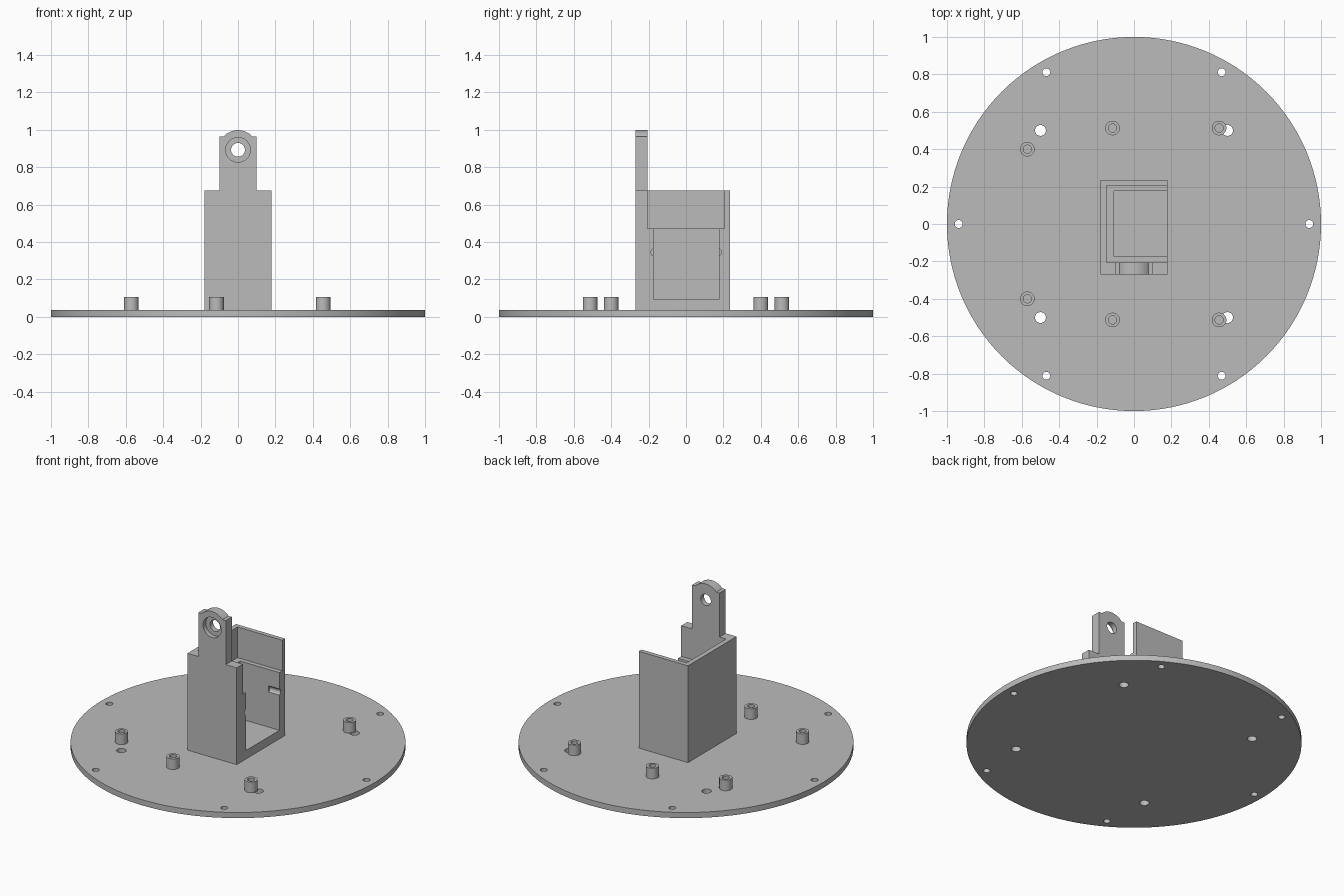
import bpy, bmesh, math
from mathutils import Matrix, Vector

if "Cube" in bpy.data.objects:
    bpy.data.objects.remove(bpy.data.objects["Cube"])

grey = bpy.data.materials.new("plain_grey")
grey.use_nodes = True
colour = (0.5, 0.5, 0.5, 1)
grey.diffuse_color = colour
grey.node_tree.nodes["Principled BSDF"].inputs["Base Color"].default_value = colour


def make(name, bm):
    bmesh.ops.recalc_face_normals(bm, faces=bm.faces)
    mesh = bpy.data.meshes.new(name)
    bm.to_mesh(mesh)
    bm.free()
    mesh.materials.append(grey)
    obj = bpy.data.objects.new(name, mesh)
    bpy.context.collection.objects.link(obj)
    return obj


def box(name, low, high):
    low, high = Vector(low), Vector(high)
    bm = bmesh.new()
    bmesh.ops.create_cube(bm, size=1, matrix=Matrix.Translation((low + high) / 2)
                          @ Matrix.Diagonal((*(high - low), 1)))
    return make(name, bm)


def rod(name, start, end, radius, sides=32):
    start, end = Vector(start), Vector(end)
    axis = end - start
    turn = Vector((0, 0, 1)).rotation_difference(axis).to_matrix().to_4x4()
    bm = bmesh.new()
    bmesh.ops.create_cone(bm, cap_ends=True, segments=sides, radius1=radius,
                          radius2=radius, depth=axis.length,
                          matrix=Matrix.Translation((start + end) / 2) @ turn)
    return make(name, bm)


def cut(obj, cutters):
    for c in cutters:
        mod = obj.modifiers.new("cut", "BOOLEAN")
        mod.operation, mod.solver, mod.object = "DIFFERENCE", "EXACT", c
    graph = bpy.context.evaluated_depsgraph_get()
    mesh = bpy.data.meshes.new_from_object(obj.evaluated_get(graph))
    obj.modifiers.clear()
    obj.data = mesh
    for c in cutters:
        bpy.data.objects.remove(c)


PLATE = 0.037
FRONT, BACK, HALF, TOP = -0.27, 0.235, 0.179, 0.675
parts = []

# Round base plate with rim holes and mounting holes
base = rod("base_plate", (0, 0, 0), (0, 0, PLATE), 1, 128)
holes = [(0.937 * math.cos(a), 0.937 * math.sin(a), 0.021)
         for a in (i * math.pi / 3 for i in range(6))]
holes += [(x, y, 0.029) for x in (-0.5, 0.5) for y in (-0.5, 0.5)]
cut(base, [rod("hole_cutter", (x, y, -0.1), (x, y, 0.1), r) for x, y, r in holes])
parts.append(base)

# Hollow standoffs
for x, y in ((-0.57, 0.4), (-0.115, 0.513), (0.455, 0.513)):
    for side in (-1, 1):
        post = rod("standoff", (x, y * side, PLATE), (x, y * side, 0.107), 0.039)
        cut(post, [rod("bore_cutter", (x, y * side, 0.04), (x, y * side, 0.2), 0.022)])
        parts.append(post)

# Housing, open on the left side and top, with a stepped pocket and two slots
housing = box("housing", (-HALF, FRONT, PLATE), (HALF, BACK, TOP))
cutters = [box("upper_pocket", (-0.148, -0.206, 0.473), (0.3, 0.206, 0.8)),
           box("lower_pocket", (-0.107, -0.174, 0.093), (0.3, 0.176, 0.6))]
cutters += [rod("slot_cutter", (0.1, y, 0.345), (0.3, y, 0.345), 0.022)
            for y in (-0.165, 0.167)]
cut(housing, cutters)
parts.append(housing)

# Upright tab with rounded crown and counterbored pivot hole
EYE, SHOULDER, CROWN = 0.893, 0.965, 0.105
first = math.asin((SHOULDER - EYE) / CROWN)
steps = 24
outline = [(-0.1, TOP), (0.1, TOP), (0.1, SHOULDER)]
for i in range(steps + 1):
    a = first + (math.pi - 2 * first) * i / steps
    outline.append((CROWN * math.cos(a), EYE + CROWN * math.sin(a)))
outline.append((-0.1, SHOULDER))
bm = bmesh.new()
face = bm.faces.new([bm.verts.new((x, FRONT, z)) for x, z in outline])
grown = bmesh.ops.extrude_face_region(bm, geom=[face])["geom"]
bmesh.ops.translate(bm, vec=(0, 0.064, 0),
                    verts=[v for v in grown if isinstance(v, bmesh.types.BMVert)])
tab = make("pivot_tab", bm)
cut(tab, [rod("pivot_cutter", (0, -0.5, EYE), (0, 0, EYE), 0.037),
          rod("counterbore_cutter", (0, -0.5, EYE), (0, -0.24, EYE), 0.066, 48)])
parts.append(tab)

# Smooth round walls, keep corners crisp
bpy.ops.object.select_all(action="DESELECT")
for obj in parts:
    obj.select_set(True)
bpy.context.view_layer.objects.active = base
bpy.ops.object.shade_smooth_by_angle(angle=math.radians(30))
